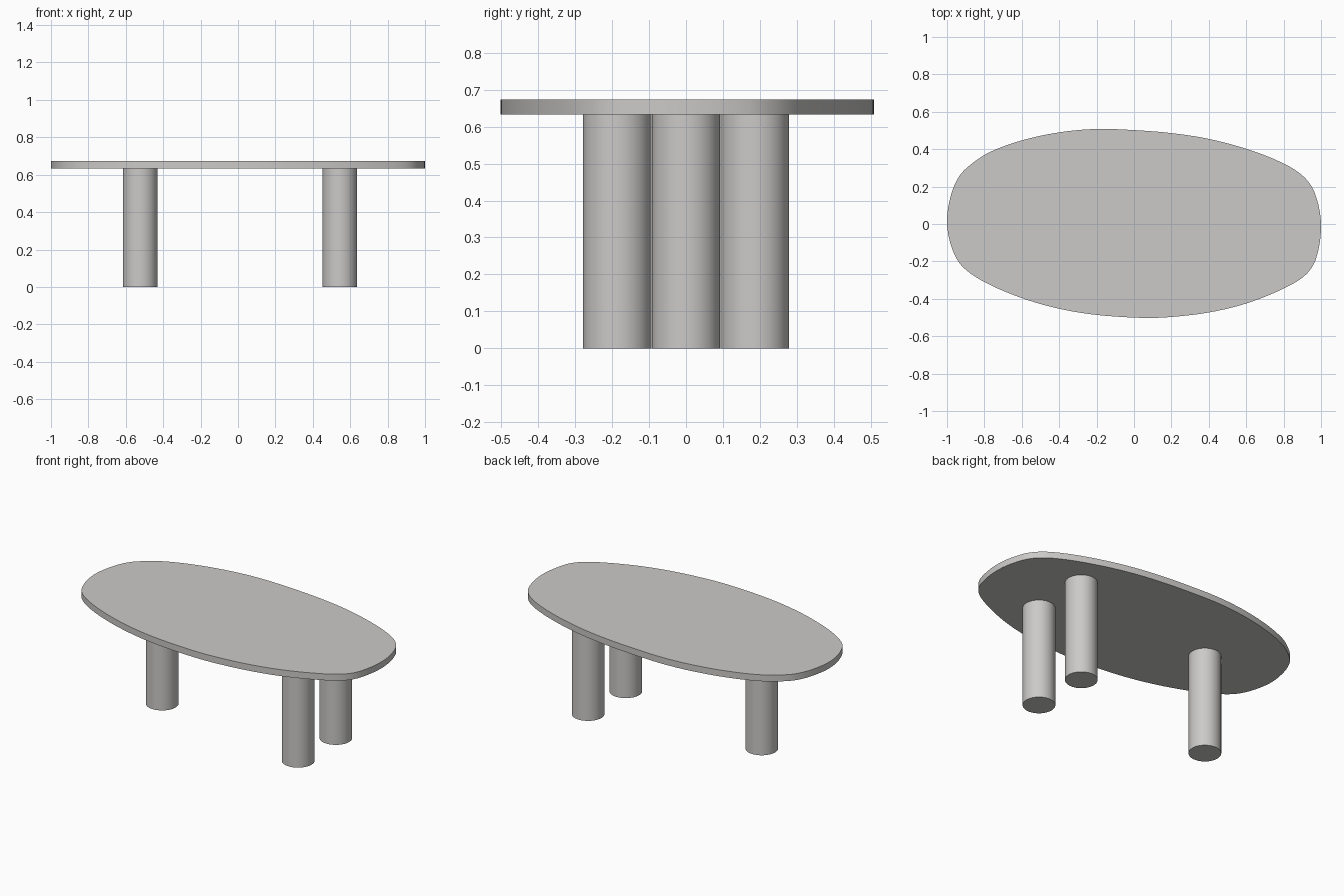
import bpy, bmesh
from mathutils import Vector

if "Cube" in bpy.data.objects:
    bpy.data.objects.remove(bpy.data.objects["Cube"])

TOP_Z, UNDER_Z = 0.673, 0.633
LEG_RADIUS = 0.0925

grey = bpy.data.materials.new("warm light grey")
grey.diffuse_color = (0.6, 0.59, 0.58, 1)
grey.use_nodes = True
grey.node_tree.nodes["Principled BSDF"].inputs["Base Color"].default_value = grey.diffuse_color

# Pebble-shaped outline, clockwise from the left end
OUTLINE = [(-1, 0.01), (-0.98, 0.15), (-0.935, 0.255), (-0.87, 0.32), (-0.77, 0.385),
           (-0.6, 0.447), (-0.4, 0.49), (-0.2, 0.508), (0, 0.502), (0.2, 0.486),
           (0.4, 0.455), (0.6, 0.402), (0.78, 0.333), (0.9, 0.26), (0.965, 0.17),
           (1, 0), (0.975, -0.18), (0.92, -0.27), (0.8, -0.345), (0.6, -0.425),
           (0.4, -0.473), (0.2, -0.497), (0.05, -0.502), (-0.2, -0.486), (-0.4, -0.453),
           (-0.6, -0.396), (-0.8, -0.31), (-0.92, -0.225), (-0.975, -0.125)]


def smooth_loop(points, steps=5):
    """Closed Catmull-Rom curve with centripetal-style tangents."""
    pts = [Vector(p) for p in points]
    n, out = len(pts), []
    for i in range(n):
        p0, p1, p2, p3 = (pts[(i + k) % n] for k in (-1, 0, 1, 2))
        d0, d1, d2 = (p1 - p0).length, (p2 - p1).length, (p3 - p2).length
        m1 = (p2 - p0) / (d0 + d1) * d1
        m2 = (p3 - p1) / (d1 + d2) * d1
        for s in range(steps):
            t = s / steps
            out.append((2*t**3 - 3*t**2 + 1) * p1 + (t**3 - 2*t**2 + t) * m1
                       + (3*t**2 - 2*t**3) * p2 + (t**3 - t**2) * m2)
    return out


def finish(obj):
    obj.data.materials.append(grey)
    bpy.ops.object.select_all(action='DESELECT')
    obj.select_set(True)
    bpy.context.view_layer.objects.active = obj
    bpy.ops.object.shade_smooth_by_angle()


# Tabletop: outline extruded to a thin slab
bm = bmesh.new()
base = bm.faces.new([bm.verts.new((p.x, p.y, UNDER_Z)) for p in smooth_loop(OUTLINE)])
ext = bmesh.ops.extrude_face_region(bm, geom=[base], use_keep_orig=True)
bmesh.ops.translate(bm, vec=(0, 0, TOP_Z - UNDER_Z),
                    verts=[g for g in ext["geom"] if isinstance(g, bmesh.types.BMVert)])
bmesh.ops.recalc_face_normals(bm, faces=bm.faces)
mesh = bpy.data.meshes.new("tabletop")
bm.to_mesh(mesh)
bm.free()
tabletop = bpy.data.objects.new("tabletop", mesh)
bpy.context.collection.objects.link(tabletop)
finish(tabletop)

# Three round column legs: one at the left, a pair at the right
for name, x, y in (("left_leg", -0.523, 0), ("right_front_leg", 0.545, -0.186),
                   ("right_back_leg", 0.545, 0.186)):
    bpy.ops.mesh.primitive_cylinder_add(vertices=64, radius=LEG_RADIUS, depth=UNDER_Z,
                                        location=(x, y, UNDER_Z / 2))
    leg = bpy.context.object
    leg.name = name
    finish(leg)
